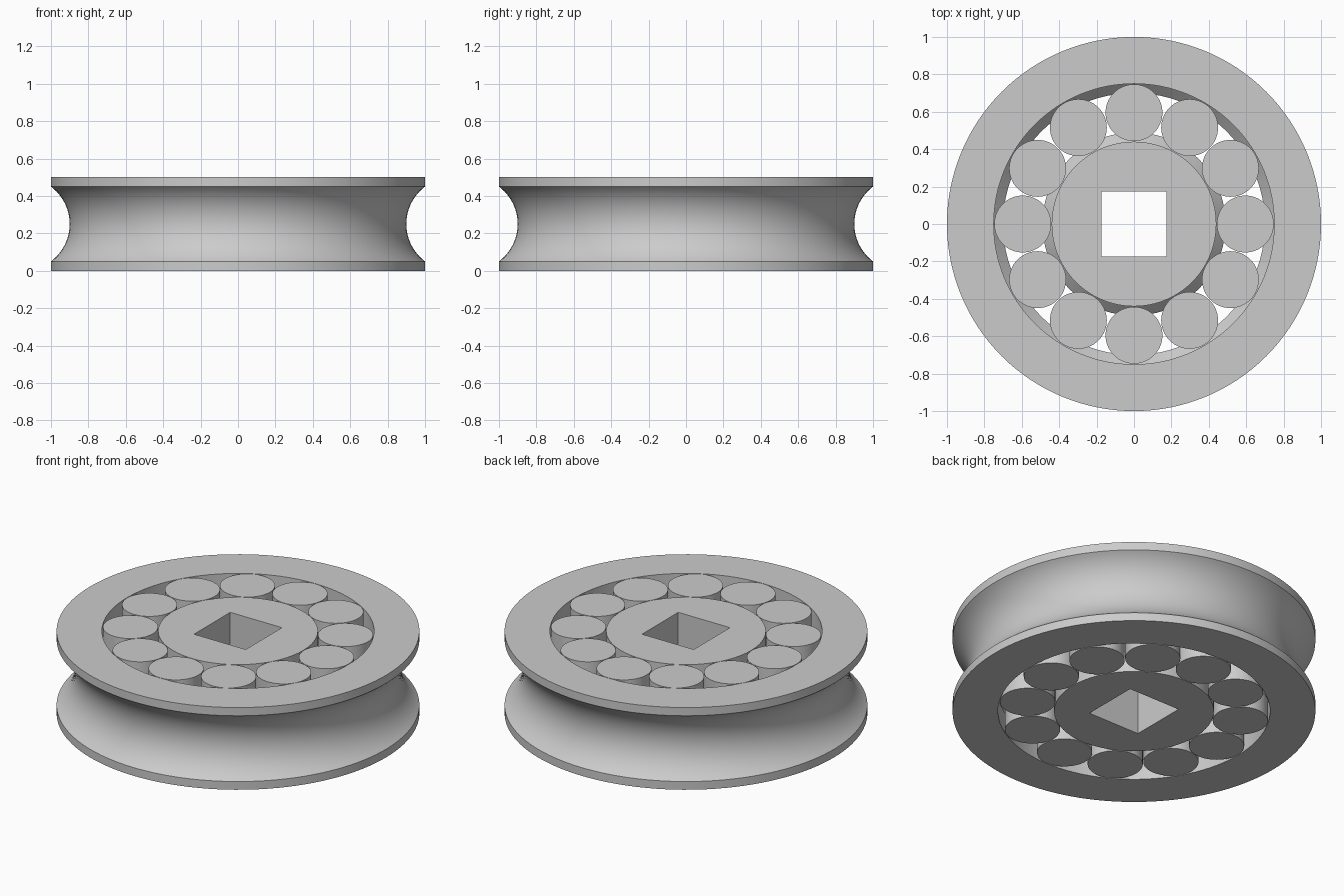
import bpy
import bmesh
from math import sin, cos, pi, radians, asin

if "Cube" in bpy.data.objects:
    bpy.data.objects.remove(bpy.data.objects["Cube"], do_unlink=True)

HEIGHT = 0.5
LAND = 0.125      # straight part at each end of a running surface
STEP = 0.05       # depth and height of the chamfered step
HOLE = 0.174      # half width of the square bore

grey = bpy.data.materials.new("light grey plastic")
grey.use_nodes = True
grey.diffuse_color = (0.6, 0.6, 0.6, 1)
grey.node_tree.nodes["Principled BSDF"].inputs["Base Color"].default_value = (0.6, 0.6, 0.6, 1)


def stepped(r_end, r_mid):
    """Running surface from bottom to top: land, chamfer, middle, chamfer, land."""
    return [(r_end, 0), (r_end, LAND), (r_mid, LAND + STEP),
            (r_mid, HEIGHT - LAND - STEP), (r_end, HEIGHT - LAND), (r_end, HEIGHT)]


def square(a):
    """Radius of the square bore at angle a."""
    return HOLE / max(abs(cos(a)), abs(sin(a)))


def lathe(name, profile, segments, closed):
    """Turn a profile about z; a radius may be a function of the angle."""
    bm = bmesh.new()
    rings = []
    for r, z in profile:
        ring = []
        for i in range(segments):
            a = 2 * pi * i / segments
            rad = r(a) if callable(r) else r
            ring.append(bm.verts.new((rad * cos(a), rad * sin(a), z)))
        rings.append(ring)
    pairs = list(zip(rings, rings[1:]))
    if closed:
        pairs.append((rings[-1], rings[0]))
    else:
        bm.faces.new(rings[0])
        bm.faces.new(rings[-1])
    for low, high in pairs:
        for i in range(segments):
            j = (i + 1) % segments
            bm.faces.new((low[i], low[j], high[j], high[i]))
    bmesh.ops.recalc_face_normals(bm, faces=bm.faces)
    mesh = bpy.data.meshes.new(name)
    bm.to_mesh(mesh)
    bm.free()
    mesh.materials.append(grey)
    obj = bpy.data.objects.new(name, mesh)
    bpy.context.collection.objects.link(obj)
    bpy.ops.object.select_all(action="DESELECT")
    obj.select_set(True)
    bpy.context.view_layer.objects.active = obj
    bpy.ops.object.shade_smooth_by_angle(angle=radians(30))
    return obj


# Outer ring: rims and a round rope groove outside, stepped race inside
groove_r, steps = 0.25, 24
half = asin(0.2 / groove_r)
groove = []
for k in range(steps + 1):
    t = half * (2 * k / steps - 1)
    groove.append((1.15 - groove_r * cos(t), HEIGHT / 2 + groove_r * sin(t)))
outside = [(1, 0)] + groove + [(1, HEIGHT)]
lathe("outer_ring", outside + stepped(0.75, 0.70)[::-1], 128, True)

# Inner ring: stepped race outside, square bore inside
lathe("inner_ring", stepped(0.44, 0.49) + [(square, HEIGHT), (square, 0)], 128, True)

# Twelve waisted rollers sharing one mesh
first = lathe("roller_1", stepped(0.152, 0.102), 64, False)
for n in range(12):
    roller = first
    if n:
        roller = bpy.data.objects.new(f"roller_{n + 1}", first.data)
        bpy.context.collection.objects.link(roller)
    a = n * pi / 6
    roller.location = (0.595 * cos(a), 0.595 * sin(a), 0)
